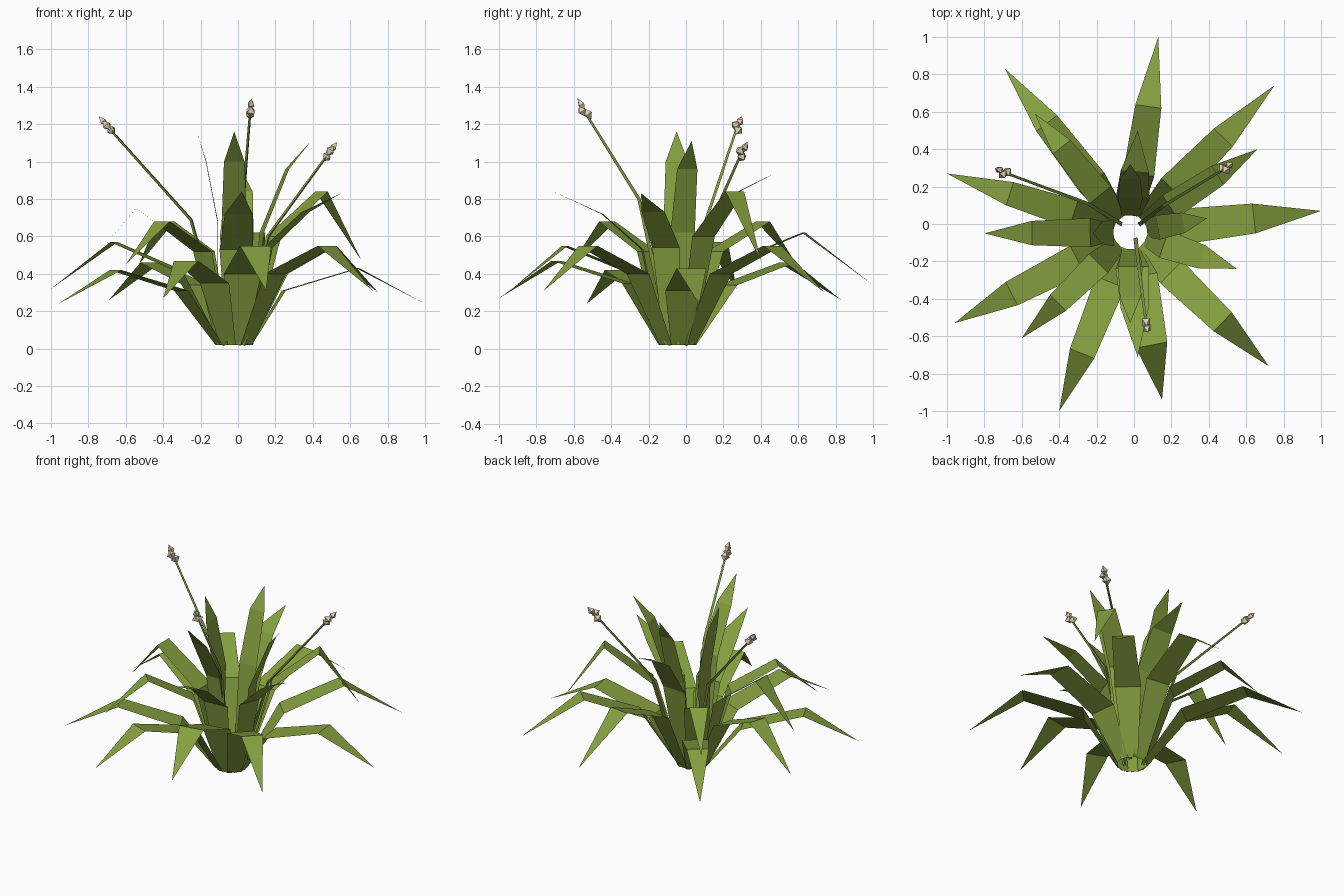
import bpy, bmesh, math
from mathutils import Vector

if "Cube" in bpy.data.objects:
    bpy.data.objects.remove(bpy.data.objects["Cube"])


def material(name, rgb):
    m = bpy.data.materials.new(name)
    m.diffuse_color = (*rgb, 1)
    m.use_nodes = True
    m.node_tree.nodes["Principled BSDF"].inputs["Base Color"].default_value = m.diffuse_color
    return m


green = material("leaf green", (0.235, 0.35, 0.05))
stalk = material("stem green", (0.22, 0.31, 0.055))
cream = material("bud cream", (0.72, 0.62, 0.43))

ROOT = Vector((-0.02, -0.045, 0))  # centre of the rosette


def finish(name, bm, mat):
    mesh = bpy.data.meshes.new(name)
    bm.to_mesh(mesh)
    bm.free()
    mesh.materials.append(mat)
    ob = bpy.data.objects.new(name, mesh)
    bpy.context.collection.objects.link(ob)
    return ob


# Folded ribbon leaf: narrow root, wide middle, bend, pointed tip
def leaf(name, tip, bend, mid, width):
    flat = Vector((tip[0], tip[1], 0))
    span = flat - ROOT
    out = span.normalized()
    side = Vector((-out.y, out.x, 0))
    bm = bmesh.new()
    rows = []
    base = (0.09 * flat.length / span.length, 0.02)
    for (r, z), w in ((base, 0.09), (mid, width * 1.2), (bend, width)):
        c = ROOT + span * (r / flat.length) + Vector((0, 0, z))
        rows.append([bm.verts.new(c - side * w / 2), bm.verts.new(c + side * w / 2)])
    for lo, hi in zip(rows, rows[1:]):
        bm.faces.new((lo[0], hi[0], hi[1], lo[1]))
    end = bm.verts.new(tip)
    bm.faces.new((rows[2][0], end, rows[2][1]))
    for f in bm.faces:
        f.normal_update()
        if f.normal.z < 0:
            f.normal_flip()
    finish(name, bm, green)


# tip, bend (radius, height), middle (radius, height), width
outer = [
    ((0.13, 1.00, 0.34), (0.65, 0.62), (0.30, 0.47), 0.14),
    ((-0.69, 0.83, 0.26), (0.72, 0.46), (0.33, 0.34), 0.14),
    ((0.75, 0.74, 0.30), (0.68, 0.55), (0.31, 0.40), 0.14),
    ((1.00, 0.07, 0.24), (0.65, 0.43), (0.26, 0.31), 0.16),
    ((0.72, -0.76, 0.31), (0.70, 0.55), (0.31, 0.40), 0.14),
    ((0.15, -0.94, 0.31), (0.64, 0.55), (0.25, 0.40), 0.17),
    ((-0.40, -1.00, 0.27), (0.73, 0.47), (0.30, 0.35), 0.14),
    ((-0.96, -0.53, 0.24), (0.74, 0.42), (0.33, 0.31), 0.14),
    ((-1.00, 0.27, 0.32), (0.68, 0.57), (0.32, 0.42), 0.13),
]
inner = [
    ((0.66, 0.40, 0.47), (0.53, 0.84), (0.24, 0.60), 0.12),
    ((0.55, -0.24, 0.83), (0.40, 0.73), (0.19, 0.54), 0.13),
    ((-0.60, -0.61, 0.45), (0.57, 0.68), (0.25, 0.52), 0.12),
    ((-0.80, -0.05, 0.45), (0.54, 0.75), (0.22, 0.52), 0.13),
    ((-0.53, 0.59, 0.45), (0.57, 0.68), (0.25, 0.52), 0.12),
]
upright = [
    ((-0.02, 0.32, 1.14), (0.25, 1.00), (0.16, 0.66), 0.11),
    ((0.02, 0.50, 0.95), (0.30, 0.84), (0.17, 0.60), 0.15),
    ((0.39, 0.03, 1.11), (0.27, 0.96), (0.14, 0.62), 0.11),
    ((-0.22, -0.05, 1.16), (0.17, 1.00), (0.10, 0.68), 0.12),
    ((0.02, -0.71, 0.84), (0.43, 0.72), (0.20, 0.53), 0.15),
    ((-0.02, -0.53, 1.16), (0.38, 1.00), (0.20, 0.71), 0.11),
]
for group, rows in (("outer", outer), ("inner", inner), ("upright", upright)):
    for i, row in enumerate(rows):
        leaf(f"{group}_leaf_{i + 1}", *row)


# Three-sided tapered stem through a root, a bend and a top
def stem(name, points, radius):
    bm = bmesh.new()
    axis = (points[-1] - points[0]).normalized()
    u = axis.orthogonal().normalized()
    v = axis.cross(u)
    rings = []
    for i, p in enumerate(points):
        r = radius * (1 - 0.2 * i)
        rings.append([bm.verts.new(p + r * (u * math.cos(t) + v * math.sin(t)))
                      for t in (k * math.tau / 3 for k in range(3))])
    for lo, hi in zip(rings, rings[1:]):
        for k in range(3):
            n = (k + 1) % 3
            bm.faces.new((lo[k], lo[n], hi[n], hi[k]))
    finish(name, bm, stalk)


# Diamond buds stacked along the stem end
def buds(name, base, axis):
    bm = bmesh.new()
    u = axis.orthogonal().normalized()
    v = axis.cross(u)
    for d, off, r, h in ((0.0, 0.006, 0.030, 0.032), (0.03, -0.008, 0.029, 0.032), (0.062, 0.003, 0.022, 0.038)):
        c = base + axis * d + (u + v) * off
        ring = [bm.verts.new(c + r * (u * math.cos(t) + v * math.sin(t)))
                for t in (k * math.tau / 4 for k in range(4))]
        top, low = bm.verts.new(c + axis * h), bm.verts.new(c - axis * h)
        for k in range(4):
            n = (k + 1) % 4
            bm.faces.new((ring[k], ring[n], top))
            bm.faces.new((ring[n], ring[k], low))
    finish(name, bm, cream)


flowers = [
    ((0.01, -0.08, 0.02), (0.03, -0.25, 0.80), (0.065, -0.53, 1.25)),
    ((-0.07, 0.00, 0.02), (-0.25, 0.11, 0.69), (-0.68, 0.27, 1.17)),
    ((0.03, 0.00, 0.02), (0.16, 0.10, 0.60), (0.475, 0.29, 1.03)),
]
for i, pts in enumerate(flowers):
    pts = [Vector(p) for p in pts]
    stem(f"flower_stem_{i + 1}", pts, 0.013)
    buds(f"flower_buds_{i + 1}", pts[2], (pts[2] - pts[1]).normalized())
